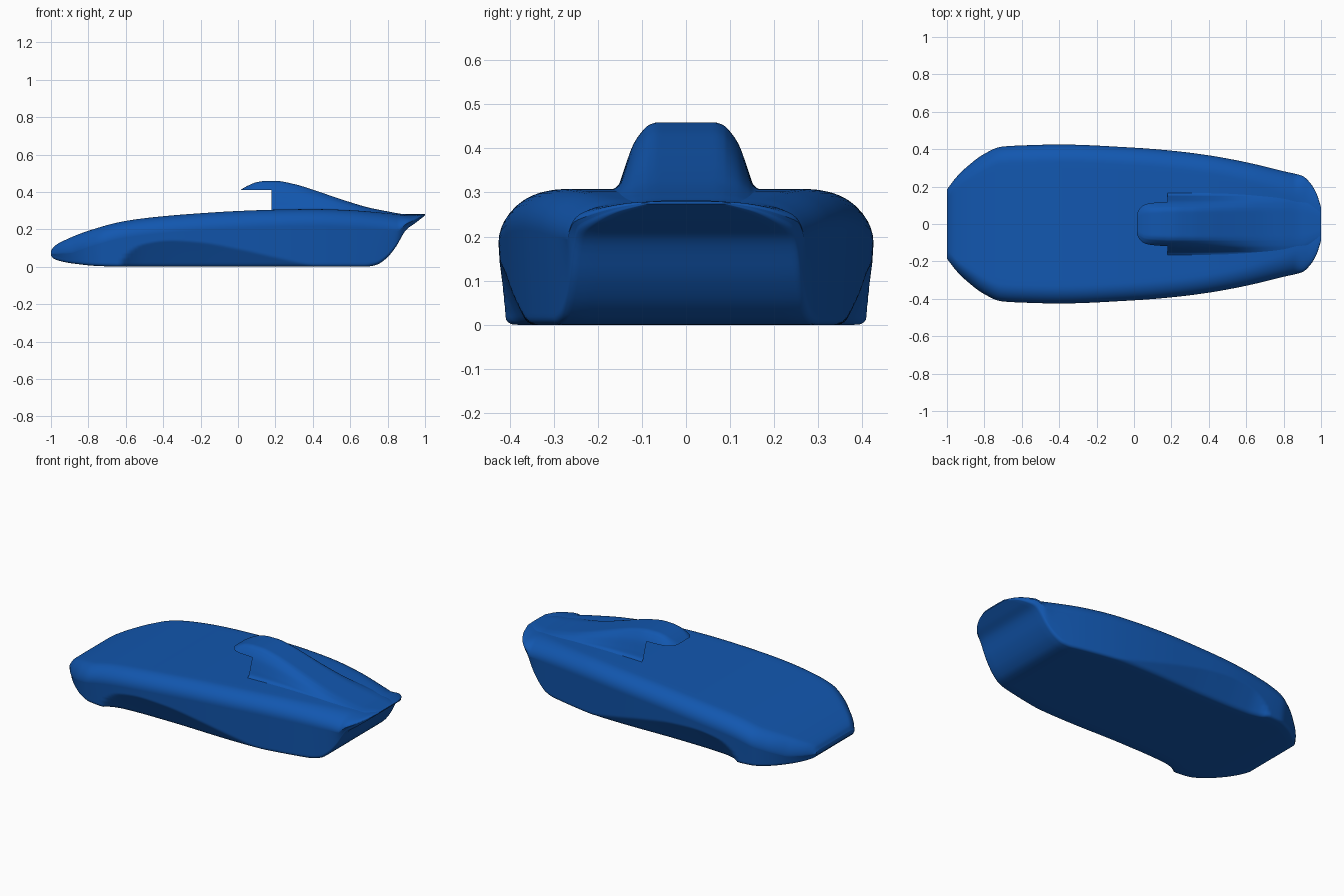
import bpy, bmesh
from math import cos, sin, pi

if "Cube" in bpy.data.objects:
    bpy.data.objects.remove(bpy.data.objects["Cube"])

mat = bpy.data.materials.new("blue_paint")
mat.diffuse_color = (0.006, 0.095, 0.43, 1)
mat.use_nodes = True
mat.node_tree.nodes["Principled BSDF"].inputs["Base Color"].default_value = mat.diffuse_color


def interp(keys, x):
    """Smooth monotone curve through (x, y) keys."""
    n = len(keys)
    d = [(keys[i + 1][1] - keys[i][1]) / (keys[i + 1][0] - keys[i][0]) for i in range(n - 1)]
    m = [d[0]] + [0 if a * b <= 0 else 2 * a * b / (a + b) for a, b in zip(d, d[1:])] + [d[-1]]
    x = min(max(x, keys[0][0]), keys[-1][0])
    i = 0
    while i < n - 2 and x > keys[i + 1][0]:
        i += 1
    h = keys[i + 1][0] - keys[i][0]
    t = (x - keys[i][0]) / h
    return ((2*t**3 - 3*t*t + 1) * keys[i][1] + (t**3 - 2*t*t + t) * h * m[i]
            + (3*t*t - 2*t**3) * keys[i + 1][1] + (t**3 - t*t) * h * m[i + 1])


def loft(name, stations, section, caps=False):
    """Skin half sections (y, z) along x, mirrored over y = 0."""
    bm = bmesh.new()
    for side in (1, -1):
        rows = [[bm.verts.new((x, side * y, z)) for y, z in section(x)] for x in stations]
        for a, b in zip(rows, rows[1:]):
            for i in range(len(a) - 1):
                bm.faces.new((a[i], a[i + 1], b[i + 1], b[i]))
        if caps:
            bm.faces.new(rows[0])
            bm.faces.new(rows[-1])
    bmesh.ops.remove_doubles(bm, verts=bm.verts, dist=1e-5)
    bmesh.ops.recalc_face_normals(bm, faces=bm.faces)
    me = bpy.data.meshes.new(name)
    bm.to_mesh(me)
    bm.free()
    me.materials.append(mat)
    ob = bpy.data.objects.new(name, me)
    bpy.context.collection.objects.link(ob)
    bpy.ops.object.select_all(action='DESELECT')
    ob.select_set(True)
    bpy.context.view_layer.objects.active = ob
    bpy.ops.object.shade_smooth_by_angle(angle=0.6)
    return ob


# Hull curves along x: half width, top, bottom, shoulder width, side recess arch
WIDTH = [(-1, .185), (-.95, .25), (-.9, .3), (-.8, .375), (-.71, .413), (-.6, .42), (-.4, .425),
         (0, .408), (.2, .392), (.4, .367), (.6, .33), (.8, .282), (.9, .257), (.94, .222),
         (.975, .165), (1, .09)]
TOP = [(-1, .085), (-.985, .107), (-.95, .13), (-.8, .192), (-.6, .245), (-.4, .27), (-.2, .286),
       (0, .298), (.2, .305), (.4, .308), (.6, .302), (.8, .286), (.92, .275), (1, .28)]
BOTTOM = [(-1, .06), (-.985, .043), (-.95, .03), (-.88, .017), (-.75, .004), (-.6, 0), (.68, 0),
          (.74, .01), (.79, .042), (.84, .1), (.9, .198), (.95, .235), (1, .274)]
SHOULDER = [(-1, .05), (-.8, .09), (0, .095), (.5, .1), (.8, .12), (.92, .14), (1, .03)]
ARCH = [(-.63, 0), (-.59, .07), (-.5, .122), (-.36, .14), (-.2, .13), (0, .095), (.2, .05), (.42, 0)]


def hull_section(x):
    w, top, bot, ry = (interp(k, x) for k in (WIDTH, TOP, BOTTOM, SHOULDER))
    h = top - bot
    rz, rb, lean = min(.085, .6 * h), min(.018, .25 * h), min(.01, .1 * h)
    wb = w - lean
    pts = [((w - ry) * i / 10, top) for i in range(10)]
    pts += [(w - ry + ry * sin(a), top - rz + rz * cos(a)) for a in (pi / 2 * i / 10 for i in range(10))]
    z0, z1 = top - rz, bot + rb
    pts += [(w - lean * i / 24, z0 + (z1 - z0) * i / 24) for i in range(24)]
    pts += [(wb - rb + rb * cos(a), z1 - rb * sin(a)) for a in (pi / 2 * i / 4 for i in range(5))]
    pts += [((wb - rb) * (1 - i / 6), bot) for i in range(1, 7)]
    arch = interp(ARCH, x)
    return [(y * (1 - .45 * max(0, arch - z) / w), z) for y, z in pts]


N = 130
loft("hull", [-cos(pi * i / N) for i in range(N + 1)], hull_section, caps=True)

# Canopy cross-section, unit size: half width against height
SHAPE_Y = [(0, 0), (1, .36), (2, .5), (3, .59), (4, .71), (5, .84), (6, .91), (7, 1)]
SHAPE_Z = [(0, 1), (1, 1), (2, .96), (3, .87), (4, .68), (5, .3), (6, .09), (7, 0)]
CREST = [(.015, .412), (.05, .432), (.1, .452), (.15, .459), (.2, .459), (.3, .442), (.4, .412),
         (.5, .378), (.6, .345), (.7, .316), (.8, .296), (.9, .281), (1, .281)]
BASE_W = [(.18, .168), (.6, .168), (.8, .163), (.9, .15), (1, .08)]
BASE_Z = [(.18, .303), (.4, .306), (.6, .299), (.8, .281), (.9, .27), (1, .278)]
VISOR_W = [(.015, .055), (.03, .082), (.06, .105), (.1, .113), (.18, .119)]


def fairing_section(x):
    w, b, c = interp(BASE_W, x), interp(BASE_Z, x), interp(CREST, x)
    return [(interp(SHAPE_Y, i / 5) * w, b + interp(SHAPE_Z, i / 5) * (c - b)) for i in range(36)]


def visor_section(x):
    w, c = interp(VISOR_W, x), interp(CREST, x)
    return [(interp(SHAPE_Y, i / 5) / .71 * w, .41 + (interp(SHAPE_Z, i / 5) - .68) / .32 * (c - .41))
            for i in range(21)]


# Open-fronted canopy fairing and the hood overhanging the cockpit
loft("canopy_fairing", [.18 + .82 * i / 50 for i in range(51)], fairing_section)
loft("canopy_visor", [.015 + .165 * (i / 20) ** 1.5 for i in range(21)], visor_section)
